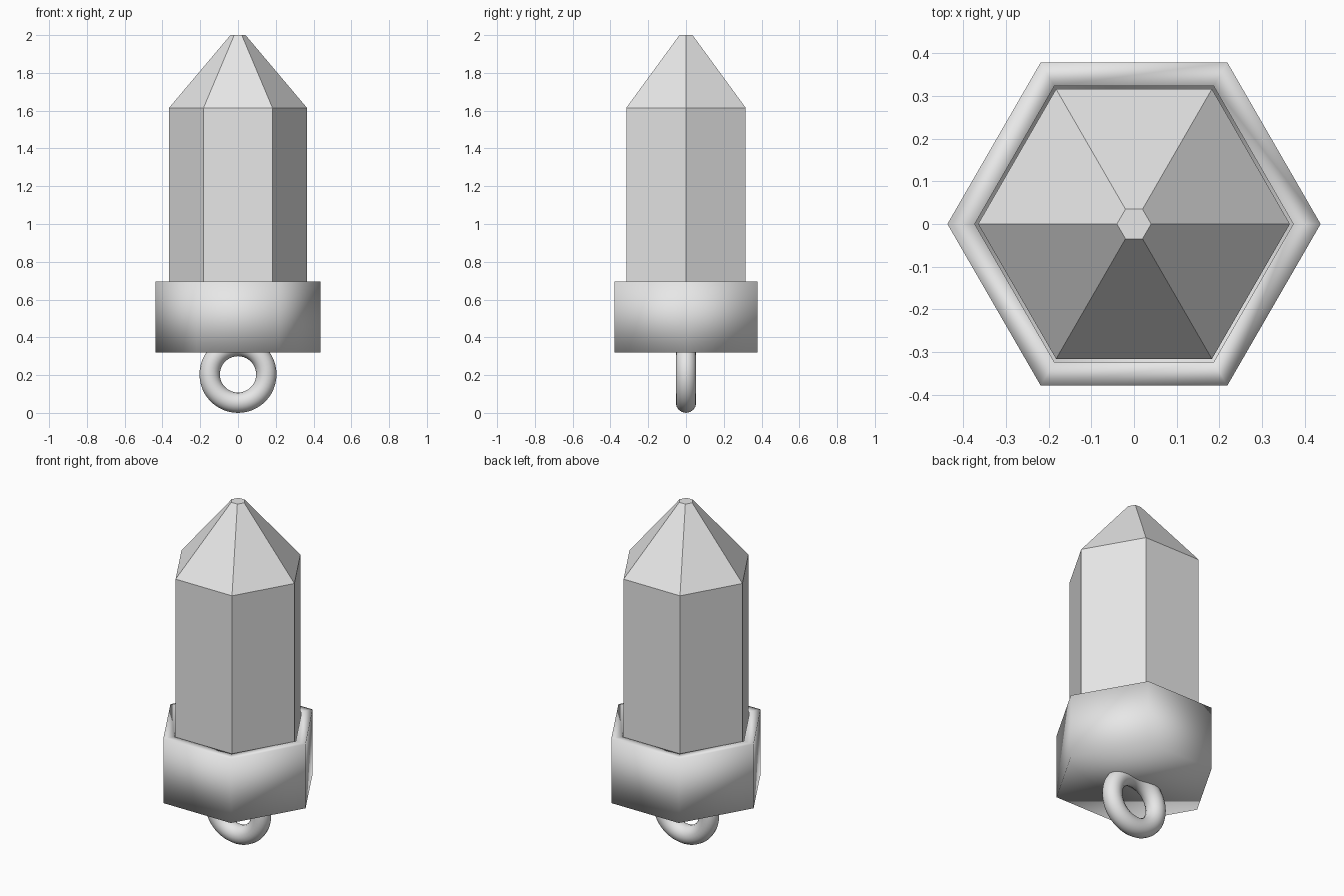
import bpy, bmesh, math

if "Cube" in bpy.data.objects:
    bpy.data.objects.remove(bpy.data.objects["Cube"])

grey = bpy.data.materials.new("light_grey")
grey.diffuse_color = (0.8, 0.8, 0.8, 1)
grey.use_nodes = True
grey.node_tree.nodes["Principled BSDF"].inputs["Base Color"].default_value = grey.diffuse_color


def hex_loft(name, rings, smooth):
    """Closed six-sided solid through (radius, z) rings, capped at both ends."""
    bm = bmesh.new()
    loops = [[bm.verts.new((r * math.cos(i * math.pi / 3), r * math.sin(i * math.pi / 3), z))
              for i in range(6)] for r, z in rings]
    for a, b in zip(loops, loops[1:]):
        for i in range(6):
            j = (i + 1) % 6
            bm.faces.new((a[i], a[j], b[j], b[i]))
    bm.faces.new(loops[0][::-1])
    bm.faces.new(loops[-1])
    bmesh.ops.recalc_face_normals(bm, faces=bm.faces)
    for f in bm.faces:
        f.smooth = smooth
    mesh = bpy.data.meshes.new(name)
    bm.to_mesh(mesh)
    bm.free()
    mesh.materials.append(grey)
    ob = bpy.data.objects.new(name, mesh)
    bpy.context.collection.objects.link(ob)
    return ob


# Faceted crystal with a small flat tip
hex_loft("crystal", [(0.365, 0.36), (0.365, 1.615), (0.04, 2.0)], False)

# Hollow hexagonal cup: outer wall, rim, inner wall, floor
hex_loft("cup", [(0.437, 0.32), (0.437, 0.695), (0.373, 0.695), (0.373, 0.37)], True)

# Hanging ring under the cup
bpy.ops.mesh.primitive_torus_add(major_radius=0.15, minor_radius=0.054,
                                 major_segments=48, minor_segments=16,
                                 location=(0, 0, 0.204), rotation=(math.pi / 2, 0, 0))
ring = bpy.context.object
ring.name = "hanging_ring"
ring.data.materials.append(grey)
bpy.ops.object.shade_smooth()
